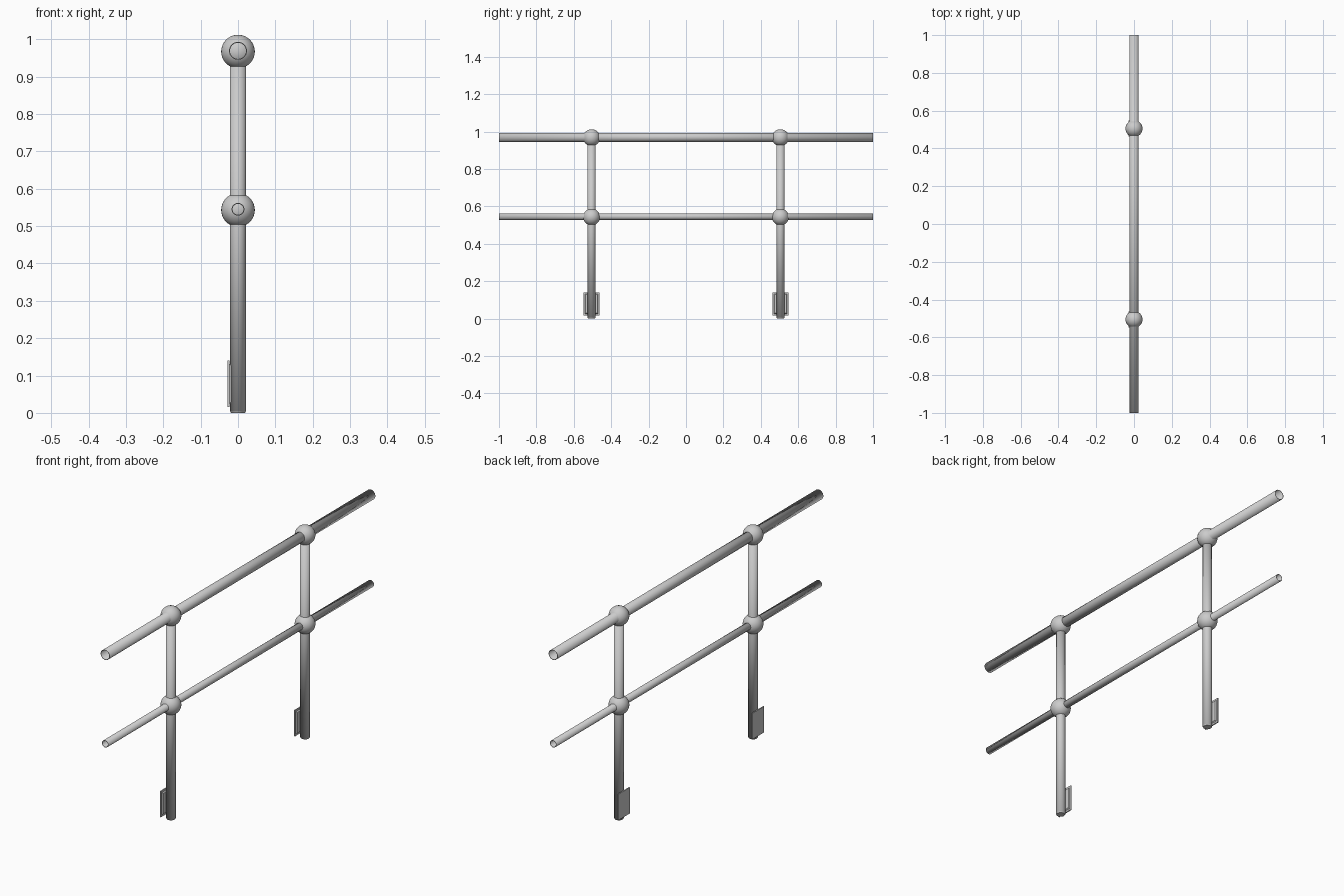
import bpy, bmesh
from math import pi, radians
from mathutils import Matrix

if "Cube" in bpy.data.objects:
    bpy.data.objects.remove(bpy.data.objects["Cube"])

POST_Y = 0.505
TOP_Z, MID_Z = 0.967, 0.543


def finish(name, bm, loc, smooth=True):
    me = bpy.data.meshes.new(name)
    bm.to_mesh(me)
    bm.free()
    ob = bpy.data.objects.new(name, me)
    ob.location = loc
    bpy.context.collection.objects.link(ob)
    if smooth:
        bpy.ops.object.select_all(action='DESELECT')
        ob.select_set(True)
        bpy.context.view_layer.objects.active = ob
        bpy.ops.object.shade_smooth_by_angle(angle=radians(35))
    return ob


def tube(name, r, length, loc, along_y=False):
    """Open-ended thin-walled pipe."""
    bm = bmesh.new()
    rot = Matrix.Rotation(pi / 2, 4, 'X') if along_y else Matrix()
    bmesh.ops.create_cone(bm, cap_ends=False, segments=32, radius1=r,
                          radius2=r, depth=length, matrix=rot)
    bmesh.ops.recalc_face_normals(bm, faces=bm.faces)
    ob = finish(name, bm, loc)
    wall = ob.modifiers.new("wall", 'SOLIDIFY')
    wall.thickness = 0.0025
    wall.offset = -1
    return ob


def ball(name, loc):
    bm = bmesh.new()
    bmesh.ops.create_uvsphere(bm, u_segments=32, v_segments=20, radius=0.045)
    finish(name, bm, loc)


def end_cap(name, loc):
    """Plug with a chamfered lower edge."""
    bm = bmesh.new()
    bmesh.ops.create_cone(bm, cap_ends=True, segments=32, radius1=0.0185,
                          radius2=0.0215, depth=0.005,
                          matrix=Matrix.Translation((0, 0, 0.0025)))
    finish(name, bm, loc)


def mount_plate(name, loc):
    """Flat fixing plate with a tapered raised pad facing the post."""
    bm = bmesh.new()
    bmesh.ops.create_cube(bm, size=1, matrix=Matrix.Diagonal((0.005, 0.086, 0.124, 1)))
    face = max(bm.faces, key=lambda f: f.calc_center_median().x)
    bmesh.ops.inset_region(bm, faces=[face], thickness=0.012)
    pad = bmesh.ops.extrude_discrete_faces(bm, faces=[face])["faces"][0]
    bmesh.ops.translate(bm, verts=pad.verts, vec=(0.005, 0, 0))
    bmesh.ops.scale(bm, verts=pad.verts, vec=(1, 0.92, 0.92))
    finish(name, bm, loc, smooth=False)


# Horizontal rails
tube("top_rail", 0.0240, 2.0, (0, 0, TOP_Z + 0.002), along_y=True)
tube("middle_rail", 0.0170, 2.0, (0, 0, MID_Z + 0.002), along_y=True)

# Posts with ball joints, end caps and side fixing plates
for side, y in (("front", -POST_Y), ("back", POST_Y)):
    tube(side + "_post", 0.0215, TOP_Z - 0.005, (0, y, (TOP_Z + 0.005) / 2))
    end_cap(side + "_post_cap", (0, y, 0))
    ball(side + "_top_joint", (0, y, TOP_Z))
    ball(side + "_middle_joint", (0, y, MID_Z))
    mount_plate(side + "_mount_plate", (-0.0255, y, 0.078))
